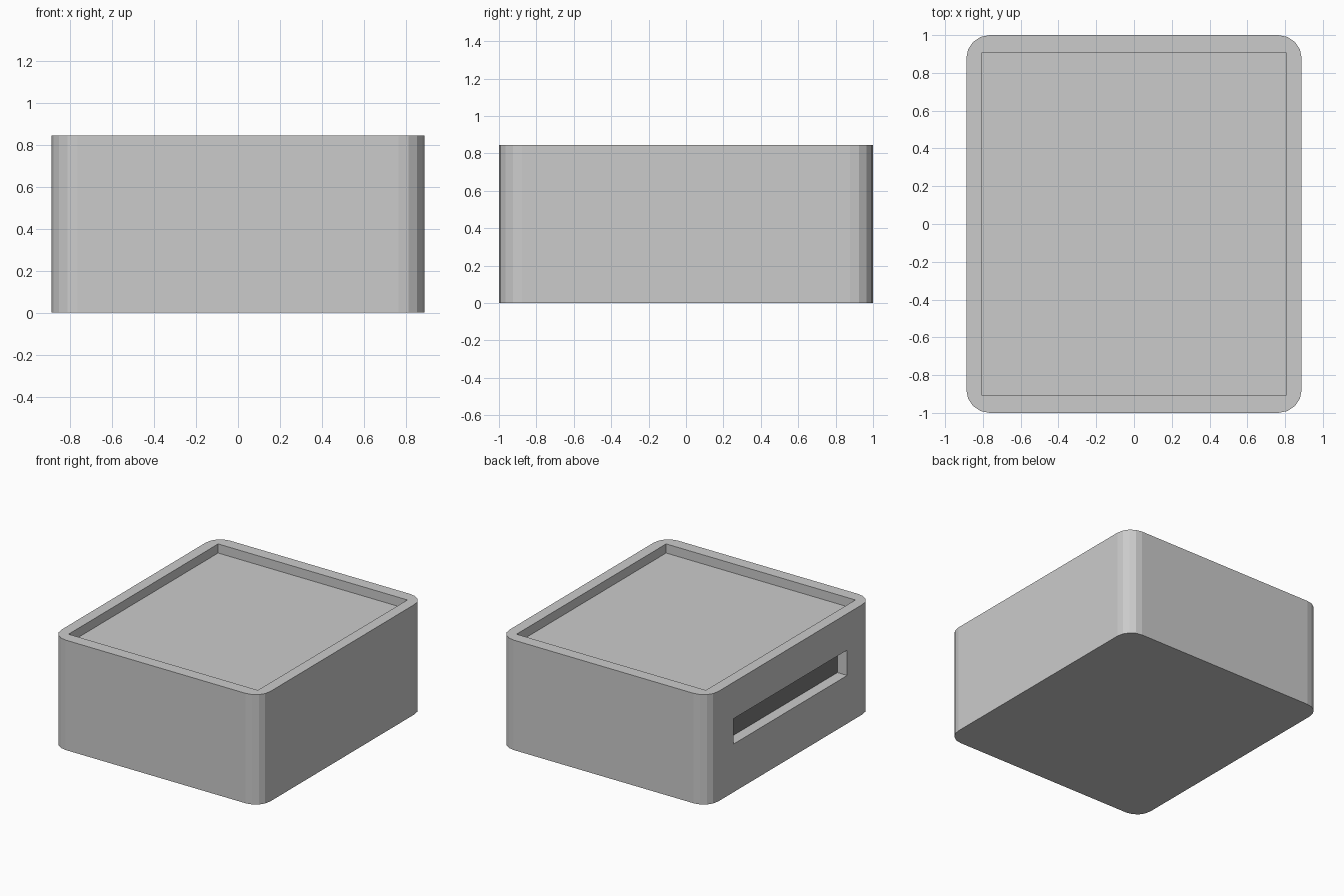
import bpy
import bmesh

if "Cube" in bpy.data.objects:
    bpy.data.objects.remove(bpy.data.objects["Cube"], do_unlink=True)

WIDTH, LENGTH, HEIGHT = 1.776, 2.0, 0.845
WALL = 0.083
RADIUS = 0.123
RECESS_DEPTH = 0.07
SLOT_LENGTH, SLOT_LOW, SLOT_HIGH = 1.38, 0.37, 0.565


def material(name, value):
    mat = bpy.data.materials.new(name)
    mat.use_nodes = True
    colour = (value, value, value, 1)
    mat.diffuse_color = colour
    mat.node_tree.nodes["Principled BSDF"].inputs["Base Color"].default_value = colour
    return mat


def block(name, low, high, mat, radius=0):
    """Box between two corners, with optional rounded upright edges."""
    bm = bmesh.new()
    bmesh.ops.create_cube(bm, size=1)
    for v in bm.verts:
        v.co = [h if c > 0 else l for c, l, h in zip(v.co, low, high)]
    if radius:
        upright = [e for e in bm.edges
                   if abs(e.verts[0].co.z - e.verts[1].co.z) > 0.01]
        bmesh.ops.bevel(bm, geom=upright, offset=radius, segments=4,
                        profile=0.5, affect='EDGES')
    mesh = bpy.data.meshes.new(name)
    bm.to_mesh(mesh)
    bm.free()
    mesh.materials.append(mat)
    obj = bpy.data.objects.new(name, mesh)
    bpy.context.collection.objects.link(obj)
    return obj


def cut(target, cutter):
    """Subtract the cutter and discard it."""
    mod = target.modifiers.new("cut", 'BOOLEAN')
    mod.operation = 'DIFFERENCE'
    mod.solver = 'EXACT'
    mod.object = cutter
    cutter.hide_render = True
    bpy.context.view_layer.objects.active = target
    bpy.ops.object.modifier_apply(modifier=mod.name)
    bpy.data.objects.remove(cutter, do_unlink=True)


light_grey = material("light grey", 0.6)
dark_grey = material("dark grey", 0.2)
hx, hy = WIDTH / 2, LENGTH / 2

# Rounded case
case = block("case", (-hx, -hy, 0), (hx, hy, HEIGHT), light_grey, RADIUS)

# Shallow tray sunk into the top
cut(case, block("tray_cutter",
                (-hx + WALL, -hy + 0.092, HEIGHT - RECESS_DEPTH),
                (hx - WALL, hy - 0.092, HEIGHT + 0.1), light_grey))

# Long slot through one side wall
cut(case, block("slot_cutter",
                (-hx - 0.1, -SLOT_LENGTH / 2, SLOT_LOW),
                (-hx + WALL + 0.006, SLOT_LENGTH / 2, SLOT_HIGH), light_grey))

# Dark panel at the back of the slot
block("slot_panel", (-hx + WALL, -SLOT_LENGTH / 2, SLOT_LOW),
      (-hx + WALL + 0.006, SLOT_LENGTH / 2, SLOT_HIGH), dark_grey)
